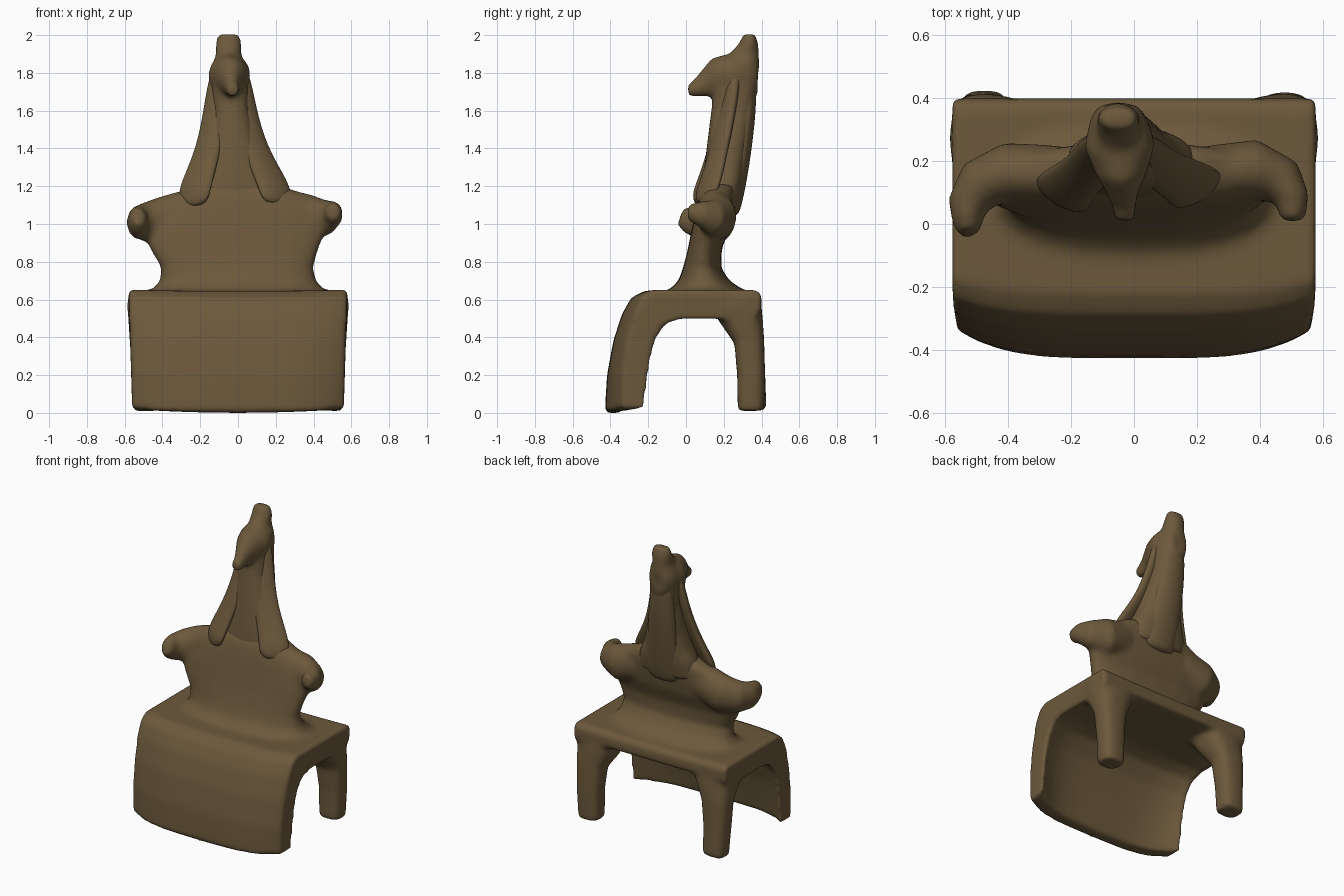
import bpy
import bmesh
import math
from mathutils import Vector

if "Cube" in bpy.data.objects:
    bpy.data.objects.remove(bpy.data.objects["Cube"], do_unlink=True)

clay = bpy.data.materials.new("brown_clay")
clay.use_nodes = True
CLAY = (0.15, 0.1, 0.045, 1)
clay.diffuse_color = CLAY
shader = next(n for n in clay.node_tree.nodes if n.type == 'BSDF_PRINCIPLED')
shader.inputs["Base Color"].default_value = CLAY
shader.inputs["Roughness"].default_value = 0.8

X, Z = Vector((1, 0, 0)), Vector((0, 0, 1))
RING = 20


def skin(bm, rings):
    """Join matching rings of points into a closed skin."""
    rings = [[bm.verts.new(p) for p in ring] for ring in rings]
    n = len(rings[0])
    for a, b in zip(rings, rings[1:]):
        for i in range(n):
            j = (i + 1) % n
            bm.faces.new((a[i], a[j], b[j], b[i]))
    bm.faces.new(rings[0][::-1])
    bm.faces.new(rings[-1])


def sweep(bm, sections, side=X, power=2.0, level=False):
    """Sections are x, y, z, half width along side, half thickness."""
    mids = [Vector(s[:3]) for s in sections]
    rings = []
    for k, (mid, s) in enumerate(zip(mids, sections)):
        t = (mids[min(k + 1, len(mids) - 1)] - mids[max(k - 1, 0)]).normalized()
        if level:
            t = Z
        u = (side - t * side.dot(t)).normalized()
        v = t.cross(u)
        ring = []
        for i in range(RING):
            a = math.tau * i / RING
            c, d = math.cos(a), math.sin(a)
            c = math.copysign(abs(c) ** (2 / power), c)
            d = math.copysign(abs(d) ** (2 / power), d)
            ring.append(mid + u * (c * s[3]) + v * (d * s[4]))
        rings.append(ring)
    skin(bm, rings)


def finish(name, bm, fuse=False):
    """Turn the parts into an object, fused like clay or just rounded."""
    bmesh.ops.recalc_face_normals(bm, faces=bm.faces)
    mesh = bpy.data.meshes.new(name)
    bm.to_mesh(mesh)
    bm.free()
    mesh.materials.append(clay)
    mesh.polygons.foreach_set("use_smooth", [True] * len(mesh.polygons))
    ob = bpy.data.objects.new(name, mesh)
    bpy.context.collection.objects.link(ob)
    if fuse:
        remesh = ob.modifiers.new("fuse", 'REMESH')
        remesh.mode = 'VOXEL'
        remesh.voxel_size = 0.014
        remesh.use_smooth_shade = True
        soften = ob.modifiers.new("soften", 'SMOOTH')
        soften.factor = 0.5
        soften.iterations = 14
    else:
        ob.modifiers.new("round", 'SUBSURF').levels = 2
        ob.modifiers["round"].render_levels = 2


# Throne: seat and front panel share one side profile, bowed across the width
outer = [(-.43, 0), (-.418, .2), (-.385, .38), (-.34, .52), (-.29, .61), (-.22, .645),
         (.37, .645), (.40, .62), (.40, .54)]
inner = [(.36, .48), (.15, .48), (-.04, .48), (-.13, .455), (-.2, .38),
         (-.25, .26), (-.29, .1), (-.31, 0)]
body = bmesh.new()
stations = []
for i in range(-8, 9):
    f = i / 8
    ring = []
    for y, z in outer + inner:
        bow = .09 * f ** 4 * min(1, max(0, -y / .3)) * (1 - .5 * z)
        lift = .02 * f * f * (1 - z)
        if (y, z) in inner:    # hollowed underside and back of the panel
            hollow = 1 - f ** 4
            lift += .06 * hollow * min(1, z / .48) ** 3
            bow -= .03 * hollow * (y < 0)
        ring.append((f * (.56 + .03 * z), y + bow, z + lift))
    stations.append(ring)
skin(body, stations)
# Back legs, flaring into the seat corners
for s in (-1, 1):
    sweep(body, [(s * .475, .35 - s * .007, .012, .08, .07), (s * .48, .345, .2, .085, .075),
                 (s * .475, .335, .38, .1, .08), (s * .45, .3, .49, .135, .11),
                 (s * .44, .27, .57, .15, .13)], power=2.8)

# Torso rising out of the seat, with stub arms curling forward
sweep(body, [(0, .11, .59, .52, .26), (0, .11, .635, .5, .24), (0, .105, .66, .45, .185),
             (0, .095, .7, .415, .135), (-.005, .085, .77, .405, .1), (-.02, .1, .87, .45, .09),
             (-.02, .13, .97, .49, .1), (0, .15, 1.07, .45, .1), (0, .165, 1.15, .36, .095),
             (0, .18, 1.21, .22, .08)], power=2.5, level=True)
sweep(body, [(-.24, .16, 1.07, .12, .09), (-.4, .165, 1.02, .125, .095), (-.49, .125, 1.01, .105, .085),
             (-.53, .06, 1.01, .09, .065), (-.53, .01, 1.025, .075, .05),
             (-.525, -.03, 1.04, .05, .035)], side=Z)
sweep(body, [(.24, .16, 1.07, .12, .09), (.38, .175, 1.035, .12, .095), (.47, .135, 1.035, .095, .08),
             (.505, .08, 1.055, .07, .055), (.505, .01, 1.065, .045, .04)], side=Z)
finish("throne_and_torso", body, fuse=True)

# Neck and head as one deep column, pinched forward into a beak
head = bmesh.new()
sweep(head, [(-.01, .18, 1.08, .22, .1), (-.01, .195, 1.2, .205, .11), (-.015, .205, 1.29, .165, .11),
             (-.02, .218, 1.4, .135, .11), (-.035, .248, 1.6, .1, .115),
             (-.045, .265, 1.75, .1, .115), (-.045, .28, 1.86, .09, .1)],
      power=2.4, level=True)
sweep(head, [(-.05, .38, 1.79, .06, .1), (-.05, .34, 1.79, .09, .12), (-.045, .25, 1.785, .115, .12),
             (-.04, .17, 1.77, .085, .115), (-.035, .1, 1.74, .05, .07),
             (-.03, .05, 1.715, .037, .045), (-.03, .01, 1.71, .035, .035)])
# Crest on top
sweep(head, [(-.05, .31, 1.82, .09, .08), (-.05, .315, 1.9, .068, .075),
             (-.05, .335, 1.955, .07, .05), (-.05, .335, 2.005, .06, .035)])
finish("neck_and_head", head, fuse=True)

# Hair locks: one over each shoulder, one down the back
lock = bmesh.new()
sweep(lock, [(-.10, .26, 1.84, .05, .035), (-.12, .22, 1.6, .07, .035),
             (-.155, .165, 1.4, .075, .035), (-.21, .12, 1.24, .09, .035),
             (-.235, .09, 1.16, .1, .035), (-.225, .075, 1.09, .06, .025)],
      side=Vector((-.85, .5, 0)))
finish("right_lock", lock)

lock = bmesh.new()
sweep(lock, [(.01, .26, 1.84, .05, .035), (.035, .22, 1.6, .07, .035),
             (.09, .175, 1.4, .075, .035), (.17, .135, 1.24, .09, .035),
             (.205, .105, 1.16, .1, .035), (.2, .09, 1.1, .06, .025)],
      side=Vector((.85, .5, 0)))
finish("left_lock", lock)

lock = bmesh.new()
sweep(lock, [(-.05, .335, 1.87, .065, .04), (-.045, .325, 1.6, .09, .05),
             (-.02, .285, 1.3, .11, .05), (0, .25, 1.12, .125, .05), (0, .235, 1.04, .11, .04)])
finish("back_lock", lock)
